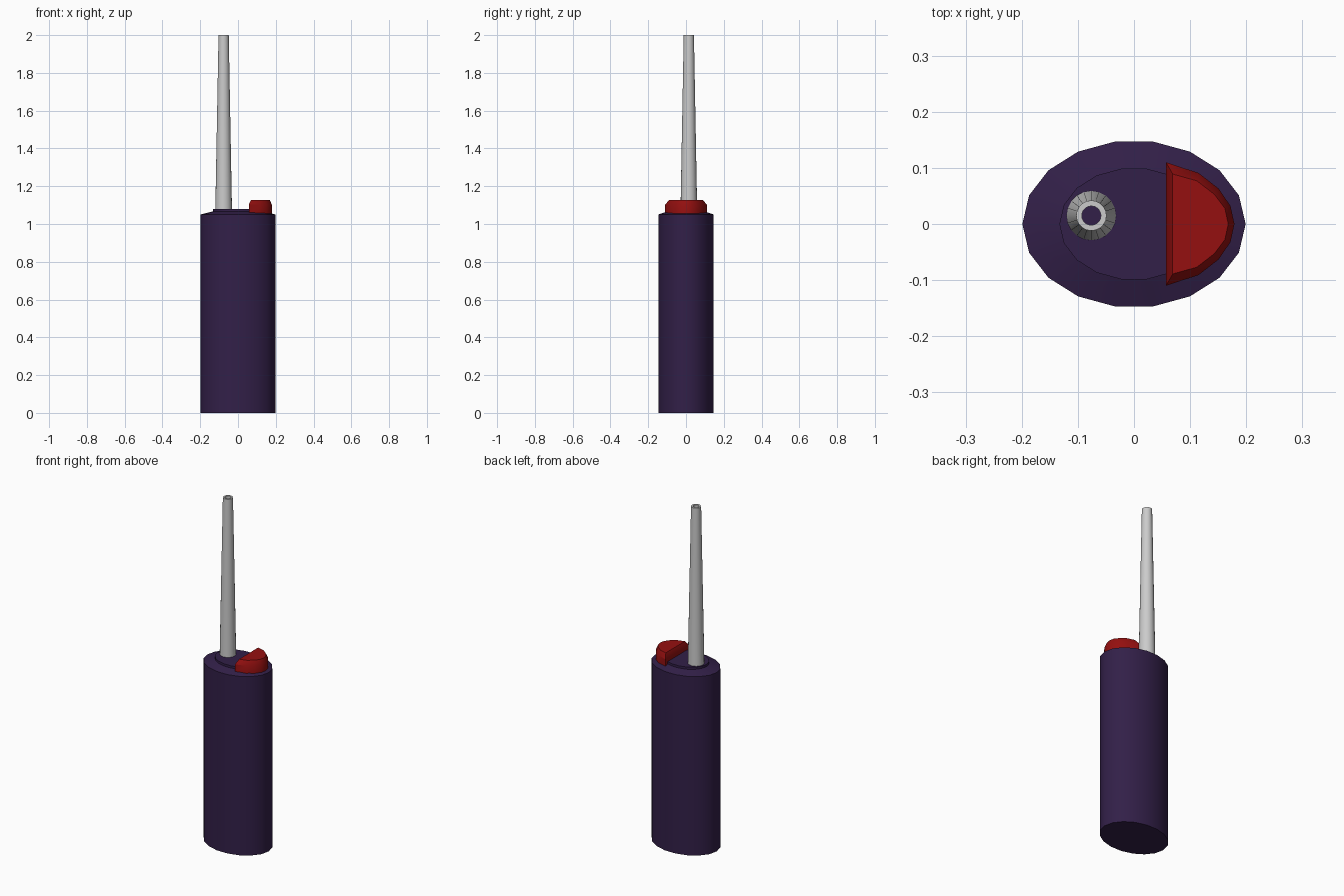
import bpy, bmesh, math

if "Cube" in bpy.data.objects:
    bpy.data.objects.remove(bpy.data.objects["Cube"])


def material(name, rgb):
    m = bpy.data.materials.new(name)
    m.diffuse_color = (*rgb, 1)
    m.use_nodes = True
    m.node_tree.nodes["Principled BSDF"].inputs["Base Color"].default_value = m.diffuse_color
    return m


def ellipse(a, b, z, n=18, cx=0, cy=0):
    return [(cx + a * math.cos(2 * math.pi * i / n),
             cy + b * math.sin(2 * math.pi * i / n), z) for i in range(n)]


def loft(name, rings, mat=None, closed=False):
    """Skin a stack of rings; cap the ends, or join last to first if closed."""
    bm = bmesh.new()
    loops = [[bm.verts.new(p) for p in r] for r in rings]
    n = len(loops[0])
    pairs = list(zip(loops, loops[1:]))
    if closed:
        pairs.append((loops[-1], loops[0]))
    else:
        bm.faces.new(loops[0][::-1])
        bm.faces.new(loops[-1])
    for lo, hi in pairs:
        for i in range(n):
            j = (i + 1) % n
            bm.faces.new((lo[i], lo[j], hi[j], hi[i]))
    bmesh.ops.recalc_face_normals(bm, faces=bm.faces[:])
    me = bpy.data.meshes.new(name)
    bm.to_mesh(me)
    bm.free()
    ob = bpy.data.objects.new(name, me)
    bpy.context.collection.objects.link(ob)
    if mat:
        me.materials.append(mat)
    bpy.ops.object.select_all(action='DESELECT')
    ob.select_set(True)
    bpy.context.view_layer.objects.active = ob
    bpy.ops.object.shade_smooth_by_angle(angle=math.radians(30))
    return ob


purple = material("dark_purple", (0.032, 0.014, 0.065))
red = material("red", (0.3, 0.005, 0.005))

# Oval body with sloped shoulder and raised central plate
loft("body", [ellipse(0.199, 0.149, 0), ellipse(0.199, 0.149, 1.05),
              ellipse(0.133, 0.1, 1.067), ellipse(0.133, 0.1, 1.08)], purple)

# Hollow tapered antenna
ax, ay = -0.076, 0.015
loft("antenna", [ellipse(r, r, z, 20, ax, ay) for r, z in
                 ((0.044, 1.078), (0.027, 2.0), (0.017, 2.0), (0.034, 1.078))],
     closed=True)


# D-shaped button: half outline mirrored across y
def d_ring(half, z):
    return ([(x, -y, z) for x, y in half] +
            [(x, y, z) for x, y in reversed(half) if y > 0])


outer = [(0.057, 0.11), (0.115, 0.091), (0.151, 0.063), (0.172, 0.032), (0.179, 0)]
inner = [(0.069, 0.089), (0.112, 0.077), (0.143, 0.053), (0.162, 0.028), (0.168, 0)]
loft("button", [d_ring(outer, 1.05), d_ring(outer, 1.102), d_ring(inner, 1.128)], red)
